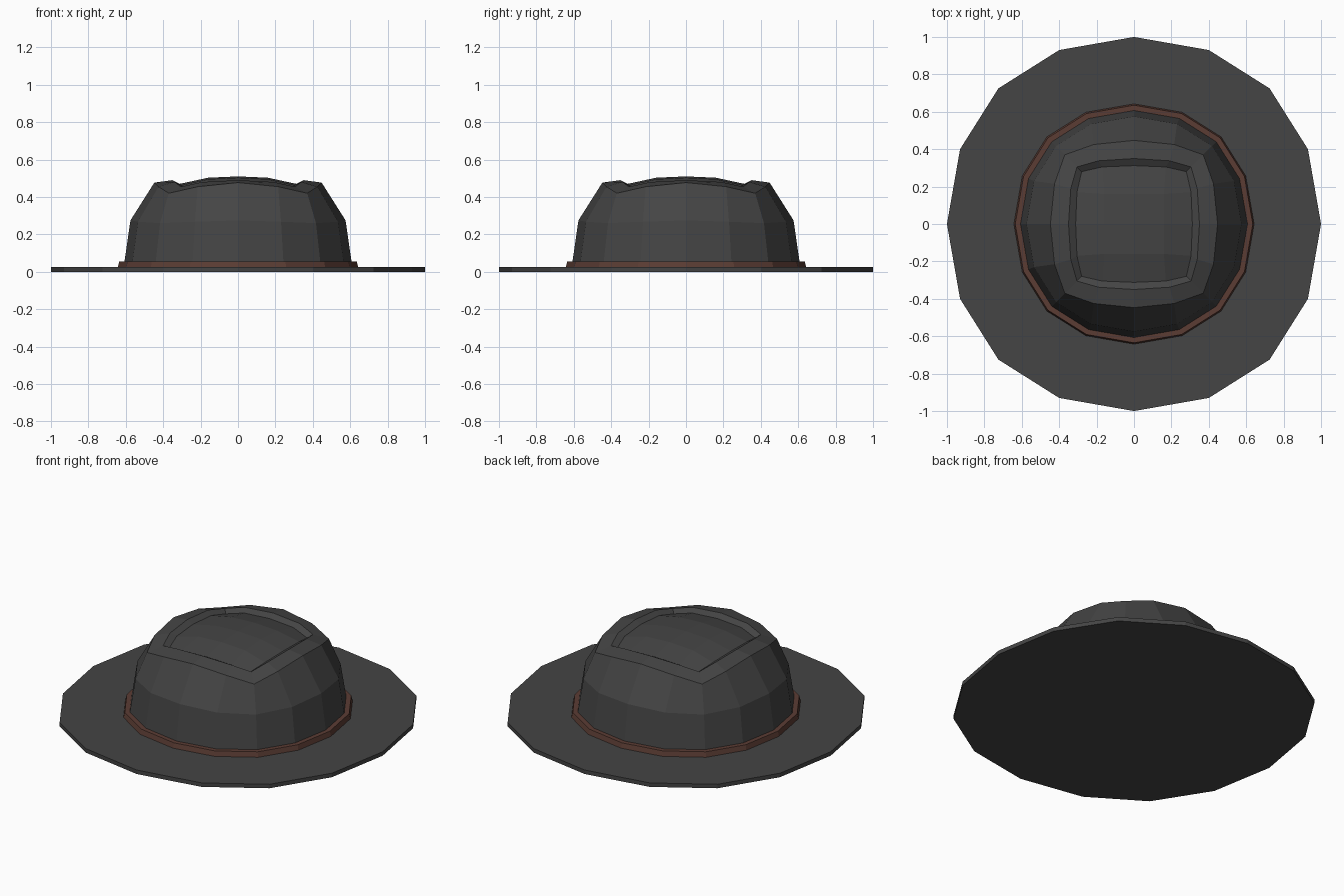
import bpy, bmesh

if "Cube" in bpy.data.objects:
    bpy.data.objects.remove(bpy.data.objects["Cube"])


def material(name, rgb):
    m = bpy.data.materials.new(name)
    m.diffuse_color = (*rgb, 1)
    m.use_nodes = True
    m.node_tree.nodes["Principled BSDF"].inputs["Base Color"].default_value = m.diffuse_color
    return m


felt = material("charcoal felt", (0.058, 0.058, 0.058))
leather = material("brown leather", (0.105, 0.046, 0.034))


def ring(bm, mid, quarter, corner):
    """16-sided rounded-square loop; each argument is (x, y, z) in the first octant."""
    pts = []
    for q in range(4):
        a, b = quarter[0], quarter[1]
        for x, y, z in (mid, quarter, corner, (b, a, quarter[2])):
            for _ in range(q):
                x, y = -y, x
            pts.append(bm.verts.new((x, y, z)))
    return pts


def round_ring(bm, r, z, drop=0.0):
    return ring(bm, (r, 0, z), (r * .93, r * .4, z - drop / 2),
                (r * .725, r * .725, z - drop))


def bridge(bm, lo, hi):
    n = len(lo)
    for i in range(n):
        j = (i + 1) % n
        bm.faces.new((lo[i], lo[j], hi[j], hi[i]))


def finish(bm, name, mat):
    bmesh.ops.recalc_face_normals(bm, faces=bm.faces)
    me = bpy.data.meshes.new(name)
    bm.to_mesh(me)
    bm.free()
    me.materials.append(mat)
    ob = bpy.data.objects.new(name, me)
    bpy.context.collection.objects.link(ob)
    return ob


# flat brim
bm = bmesh.new()
lo, hi = round_ring(bm, 1, 0), round_ring(bm, 1, .025)
bridge(bm, lo, hi)
bm.faces.new(lo[::-1])
bm.faces.new(hi)
finish(bm, "brim", felt)

# leather band around the foot of the crown
bm = bmesh.new()
loops = [round_ring(bm, r, z) for r, z in
         ((.59, .022), (.643, .022), (.635, .056), (.59, .056))]
for k in range(4):
    bridge(bm, loops[k], loops[(k + 1) % 4])
finish(bm, "hat_band", leather)

# crown: walls, rim, groove and shallow dome on top
bm = bmesh.new()
rings = [
    round_ring(bm, .612, .02),
    round_ring(bm, .575, .275, .015),
    ring(bm, (.447, 0, .477), (.425, .215, .455), (.37, .37, .42)),
    ring(bm, (.35, 0, .49), (.338, .19, .48), (.305, .305, .455)),
    ring(bm, (.312, 0, .47), (.305, .17, .462), (.28, .28, .437)),
]
for a, b in zip(rings, rings[1:]):
    bridge(bm, a, b)
bm.faces.new(rings[0][::-1])
# dome is a 4 x 4 grid inside the last ring
top = rings[-1]
dirs = ((1, 0), (1, 1), (0, 1), (-1, 1), (-1, 0), (-1, -1), (0, -1), (1, -1))
inner = [bm.verts.new((.16 * x, .16 * y, .503 if x * y == 0 else .495))
         for x, y in dirs]
centre = bm.verts.new((0, 0, .51))
for q in range(4):
    t = [top[(4 * q + k) % 16] for k in range(5)]
    i0, i1, i2 = (inner[(2 * q + k) % 8] for k in range(3))
    for f in ((i0, t[0], t[1], i1), (i1, t[1], t[2], t[3]),
              (i1, t[3], t[4], i2), (centre, i0, i1, i2)):
        bm.faces.new(f)
finish(bm, "crown", felt)
